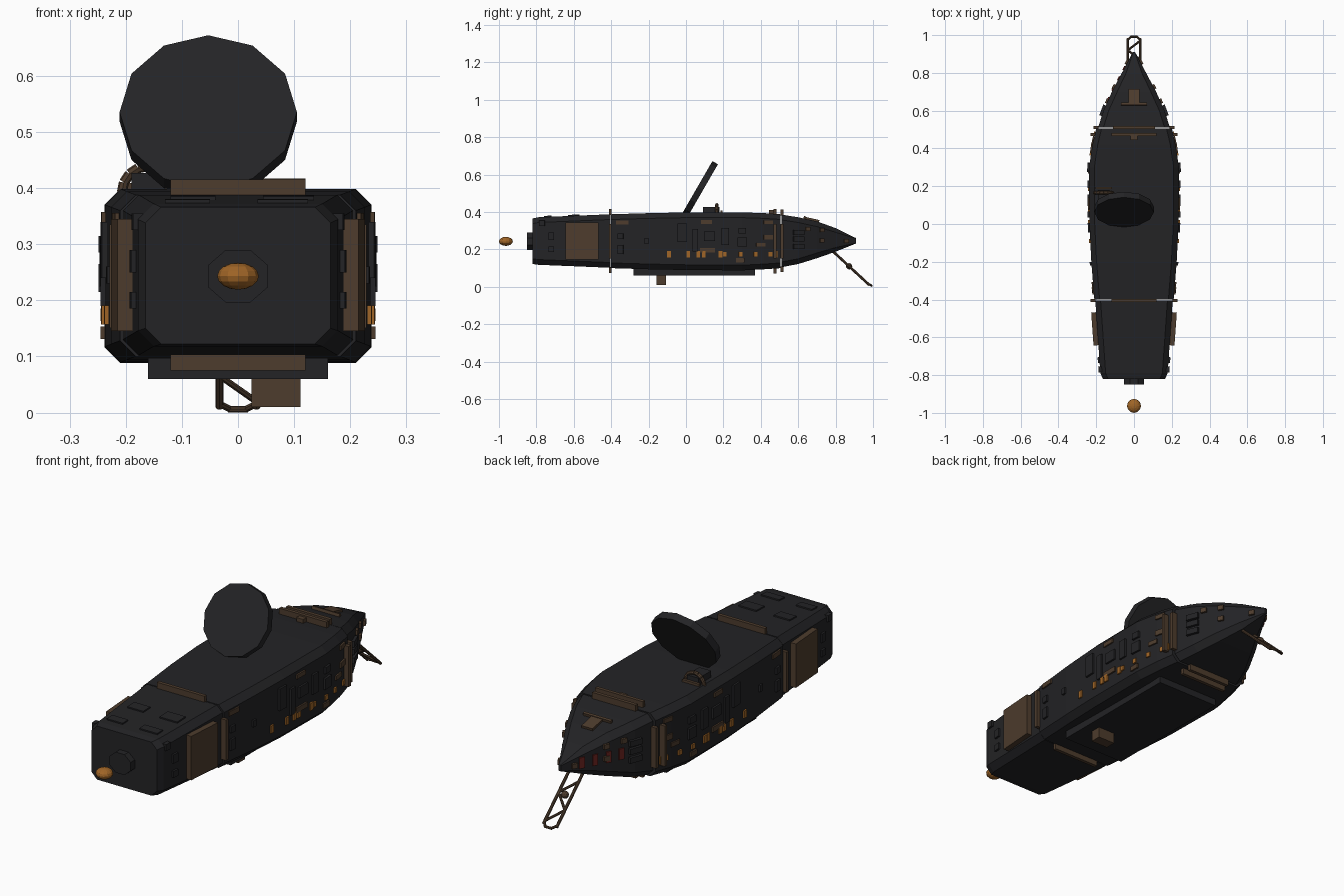
import bpy, bmesh, math, random
from mathutils import Vector, Matrix

if "Cube" in bpy.data.objects:
    bpy.data.objects.remove(bpy.data.objects["Cube"])

random.seed(4)


def material(name, rgb):
    m = bpy.data.materials.new(name)
    m.diffuse_color = (*rgb, 1)
    m.use_nodes = True
    m.node_tree.nodes["Principled BSDF"].inputs["Base Color"].default_value = m.diffuse_color
    return m


DARK = material("dark_hull", (.017, .017, .019))
BROWN = material("brown_metal", (.075, .045, .026))
ORANGE = material("orange_glow", (.35, .13, .02))
RED = material("red_light", (.13, .015, .012))


def finish(name, bm, mat):
    bmesh.ops.recalc_face_normals(bm, faces=bm.faces)
    me = bpy.data.meshes.new(name)
    bm.to_mesh(me)
    bm.free()
    me.materials.append(mat)
    ob = bpy.data.objects.new(name, me)
    bpy.context.collection.objects.link(ob)
    return ob


def box(name, centre, size, mat, rot=None):
    bm = bmesh.new()
    m = Matrix.Translation(centre) @ (rot or Matrix()) @ Matrix.Diagonal((*size, 1))
    bmesh.ops.create_cube(bm, size=1, matrix=m)
    return finish(name, bm, mat)


def rod(name, a, b, r, mat, sides=8):
    a, b = Vector(a), Vector(b)
    d = b - a
    bm = bmesh.new()
    m = Matrix.Translation((a + b) / 2) @ d.to_track_quat('Z', 'Y').to_matrix().to_4x4()
    bmesh.ops.create_cone(bm, cap_ends=True, segments=sides, radius1=r, radius2=r,
                          depth=d.length, matrix=m)
    return finish(name, bm, mat)


# Hull stations: y, half width, bottom z, top z
FRONT = [(-.82, .165, .122, .366), (-.79, .178, .118, .372), (-.405, .205, .102, .388)]
MIDDLE = [(-.4, .21, .1, .388), (-.2, .226, .094, .394), (0, .236, .09, .398),
          (.3, .238, .088, .398), (.42, .22, .094, .394), (.505, .2, .1, .388)]
NOSE = [(.51, .19, .105, .386), (.6, .162, .122, .372), (.7, .117, .153, .35),
        (.8, .064, .188, .314), (.91, .006, .232, .26)]
STATIONS = FRONT + MIDDLE + NOSE


def loft(name, stations):
    bm = bmesh.new()
    rings = []
    for y, w, b, t in stations:
        c = min(.028, w * .35, (t - b) * .2)
        pts = [(w, b + c), (w, t - c), (w - c, t), (c - w, t),
               (-w, t - c), (-w, b + c), (c - w, b), (w - c, b)]
        rings.append([bm.verts.new((x, y, z)) for x, z in pts])
    for p, q in zip(rings, rings[1:]):
        for i in range(8):
            j = (i + 1) % 8
            bm.faces.new((p[i], p[j], q[j], q[i]))
    bm.faces.new(rings[0])
    bm.faces.new(rings[-1])
    return finish(name, bm, DARK)


def hull_at(y):
    for a, b in zip(STATIONS, STATIONS[1:]):
        if a[0] <= y <= b[0]:
            f = (y - a[0]) / (b[0] - a[0])
            return [p + (q - p) * f for p, q in zip(a, b)][1:]
    return STATIONS[-1][1:]


def slope(y, k):
    return (hull_at(y + .01)[k] - hull_at(y - .01)[k]) / .02


def side_plate(name, s, y, z, ly, lz, mat, depth=.014):
    rot = Matrix.Rotation(-s * math.atan(slope(y, 0)), 4, 'Z')
    box(name, (s * hull_at(y)[0], y, z), (depth, ly, lz), mat, rot)


def top_plate(name, x, y, lx, ly, mat, depth=.014):
    rot = Matrix.Rotation(math.atan(slope(y, 2)), 4, 'X')
    box(name, (x, y, hull_at(y)[2]), (lx, ly, depth), mat, rot)


loft("front_hull", FRONT)
loft("middle_hull", MIDDLE)
loft("nose_hull", NOSE)

# Keel and belly parts
box("keel", (0, .045, .08), (.32, .65, .04), DARK)
box("belly_box", (.068, -.133, .04), (.087, .05, .06), BROWN)

# Octagonal port on the front face, glowing pod ahead of it
bm = bmesh.new()
bmesh.ops.create_cone(bm, cap_ends=True, segments=8, radius1=.058, radius2=.058, depth=.05,
                      matrix=Matrix.Translation((0, -.825, .243)) @ Matrix.Rotation(math.pi / 2, 4, 'X')
                      @ Matrix.Diagonal((1, .87, 1, 1)) @ Matrix.Rotation(math.pi / 8, 4, 'Z'))
finish("front_port", bm, DARK)
bm = bmesh.new()
bmesh.ops.create_uvsphere(bm, u_segments=12, v_segments=8, radius=1,
                          matrix=Matrix.Translation((0, -.963, .243)) @ Matrix.Diagonal((.037, .037, .024, 1)))
finish("glow_pod", bm, ORANGE)

# Tilted twelve-sided dish
bm = bmesh.new()
bmesh.ops.create_cone(bm, cap_ends=True, segments=12, radius1=.158, radius2=.158, depth=.034,
                      matrix=Matrix.Translation((-.053, .077, .527)) @ Matrix.Rotation(math.radians(60), 4, 'X'))
finish("dish", bm, DARK)

# Dish mount with arched handle
box("mount_base", (-.16, .135, .408), (.06, .09, .038), DARK)
arc = [(-.16 + .047 * math.cos(math.pi * i / 8), .165, .392 + .047 * math.sin(math.pi * i / 8)) for i in range(9)]
for p, q in zip(arc, arc[1:]):
    rod("mount_arch", p, q, .009, BROWN)
box("mount_strip", (-.16, .19, .402), (.085, .012, .014), BROWN)

# Brown bars around both hull seams
for y, w in ((-.405, .12), (.512, .11), (.475, .12)):
    hw, zb, zt = hull_at(y)
    box("seam_bar_top", (0, y, zt + .012), (2 * w, .016, .03), BROWN)
    box("seam_bar_bottom", (0, y, zb - .012), (2 * w, .016, .03), BROWN)
    for s in (-1, 1):
        box("seam_bar_side", (s * (hw + .011), y, .243), (.026, .016, .185), BROWN)
box("seam_clip", (0, .46, .4), (.035, .03, .02), BROWN)

for s in (-1, 1):
    # Large cargo door
    hw = hull_at(-.555)[0]
    rot = Matrix.Rotation(-s * math.atan(slope(-.555, 0)), 4, 'Z')
    box("cargo_door", (s * (hw + .011), -.555, .245), (.03, .175, .2), BROWN, rot)
    # Lit windows
    for y in (-.09, .012, .065, .095, .185, .207, .292, .372, .45, .478):
        big = random.random() < .6
        side_plate("window", s, y, .174, .02, .034 if big else .022, ORANGE)
    # Brown side panels
    for y, z, a, b in ((-.34, .345, .065, .022), (.11, .347, .06, .02), (.44, .265, .05, .025),
                       (.115, .195, .08, .024), (.29, .142, .045, .022), (.4, .225, .05, .02),
                       (.44, .345, .05, .02)):
        side_plate("side_panel", s, y, z, a, b, BROWN)
    # Dark greebles on the flanks
    for y, z, a, b in ((.125, .27, .06, .05), (.21, .27, .04, .09), (.3, .3, .04, .03),
                       (-.21, .245, .02, .03), (-.02, .29, .05, .1), (.05, .25, .03, .12),
                       (.3, .24, .05, .05), (-.77, .34, .03, .03), (-.72, .27, .03, .04),
                       (-.72, .2, .03, .03), (-.35, .2, .03, .05), (-.35, .27, .03, .03)):
        side_plate("side_block", s, y, z, a, b, DARK, .018)
    # Nose flank details
    for z in (.215, .255, .29):
        side_plate("nose_block", s, .6, z, .06, .026, DARK, .024)
    for y, z in ((.65, .31), (.725, .303), (.725, .248), (.855, .246)):
        side_plate("nose_fitting", s, y, z, .026, .022, BROWN, .02)

# Red lights on the left of the nose
for y in (.66, .715, .77, .825):
    side_plate("red_light", -1, y, .252, .024, .05, RED, .012)

# Deck details
for x, y, a, b in ((.09, -.6, .09, .06), (-.08, -.6, .08, .05), (.08, -.74, .09, .04), (-.09, -.74, .08, .04)):
    top_plate("deck_plate", x, y, a, b, DARK, .012)
top_plate("nose_hatch", 0, .675, .056, .075, BROWN, .02)
top_plate("nose_hatch_bar", 0, .634, .14, .012, BROWN, .026)

# Truss boom below the nose
def boom(x, t):
    return Vector((x, .78 + .2 * t, .195 - .185 * t))

for s in (-1, 1):
    rod("boom_rail", boom(.033 * s, -.05), boom(.033 * s, 1), .007, BROWN)
    rod("boom_tip", boom(.033 * s, .97), (.016 * s, .992, .007), .006, BROWN)
rod("boom_end", (-.018, .992, .006), (.018, .992, .006), .006, BROWN)
for i, t in enumerate((.2, .45, .7)):
    s = 1 if i % 2 else -1
    rod("boom_brace", boom(.033 * s, t), boom(-.033 * s, t + .25), .006, BROWN)
bm = bmesh.new()
bmesh.ops.create_icosphere(bm, subdivisions=2, radius=.017, matrix=Matrix.Translation(boom(0, .46)))
finish("boom_joint", bm, BROWN)
